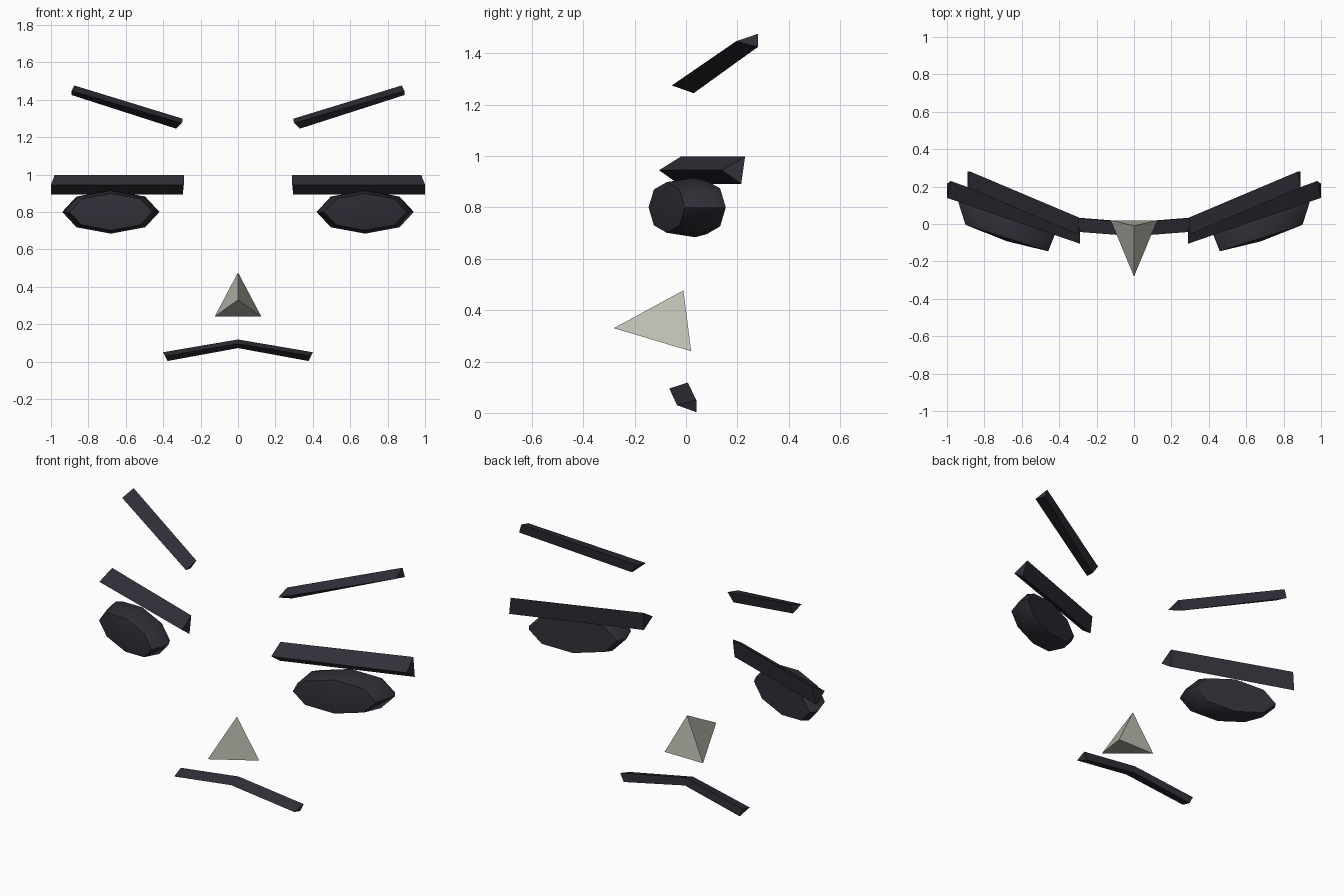
import bpy, bmesh, math

if "Cube" in bpy.data.objects:
    bpy.data.objects.remove(bpy.data.objects["Cube"])

def material(name, color):
    m = bpy.data.materials.new(name)
    m.diffuse_color = (*color, 1)
    m.use_nodes = True
    m.node_tree.nodes["Principled BSDF"].inputs["Base Color"].default_value = m.diffuse_color
    return m

CHARCOAL = material("charcoal", (0.030, 0.029, 0.040))
STONE = material("stone_grey", (0.50, 0.50, 0.44))

def loft(name, rings, mat, mirror=False, front=None):
    """Bridge equal-sized rings, cap both ends (or fan the first one to a point)."""
    bm = bmesh.new()
    loops = [[bm.verts.new(p) for p in r] for r in rings]
    n = len(loops[0])
    for a, b in zip(loops, loops[1:]):
        for i in range(n):
            j = (i + 1) % n
            bm.faces.new((a[i], a[j], b[j], b[i]))
    if front:
        tip = bm.verts.new(front)
        for i in range(n):
            bm.faces.new((loops[0][i], loops[0][(i + 1) % n], tip))
    else:
        bm.faces.new(loops[0])
    bm.faces.new(loops[-1])
    bmesh.ops.recalc_face_normals(bm, faces=bm.faces)
    me = bpy.data.meshes.new(name)
    bm.to_mesh(me)
    bm.free()
    me.materials.append(mat)
    ob = bpy.data.objects.new(name, me)
    bpy.context.collection.objects.link(ob)
    if mirror:
        ob.modifiers.new("mirror", "MIRROR").use_mirror_merge = False
    return ob

# Bars have a triangular section: front ridge, back top, back bottom
loft("eyebrows", [
    [(0.30, -0.055, 1.275), (0.295, 0.035, 1.298), (0.33, 0.03, 1.245)],
    [(0.89, 0.195, 1.447), (0.875, 0.28, 1.476), (0.89, 0.28, 1.425)],
], CHARCOAL, mirror=True)

loft("eyelids", [
    [(0.29, -0.105, 0.945), (0.29, -0.02, 0.998), (0.295, -0.03, 0.892)],
    [(1.0, 0.14, 0.945), (0.98, 0.23, 0.998), (1.0, 0.215, 0.892)],
], CHARCOAL, mirror=True)

def mouth_end(s):
    return [(s * 0.39, -0.035, 0.03), (s * 0.40, 0.04, 0.05), (s * 0.377, 0.04, 0.003)]

loft("mouth", [
    mouth_end(-1),
    [(0, -0.065, 0.095), (0, 0.007, 0.118), (0, 0.01, 0.072)],
    mouth_end(1),
], CHARCOAL)

# Eyes: octagonal flattened pods, swept back towards the outside
def eye_ring(scale, y):
    pts = []
    for k in range(8):
        a = k * math.pi / 4
        dx = 0.26 * scale * math.cos(a)
        pts.append((0.68 + dx, y + 0.32 * dx, 0.80 + 0.116 * scale * math.sin(a)))
    return pts

eyes = loft("eyes", [eye_ring(0.85, -0.075), eye_ring(1.0, 0.035), eye_ring(0.9, 0.08)],
            CHARCOAL, mirror=True, front=(0.68, -0.092, 0.80))
bpy.context.view_layer.objects.active = eyes
eyes.select_set(True)
bpy.ops.object.shade_smooth_by_angle(angle=math.radians(50))

# Nose: a pyramid pointing forward
loft("nose", [[(0, -0.01, 0.477), (-0.125, 0.02, 0.24), (0.125, 0.02, 0.24)]],
     STONE, front=(0, -0.281, 0.33))
